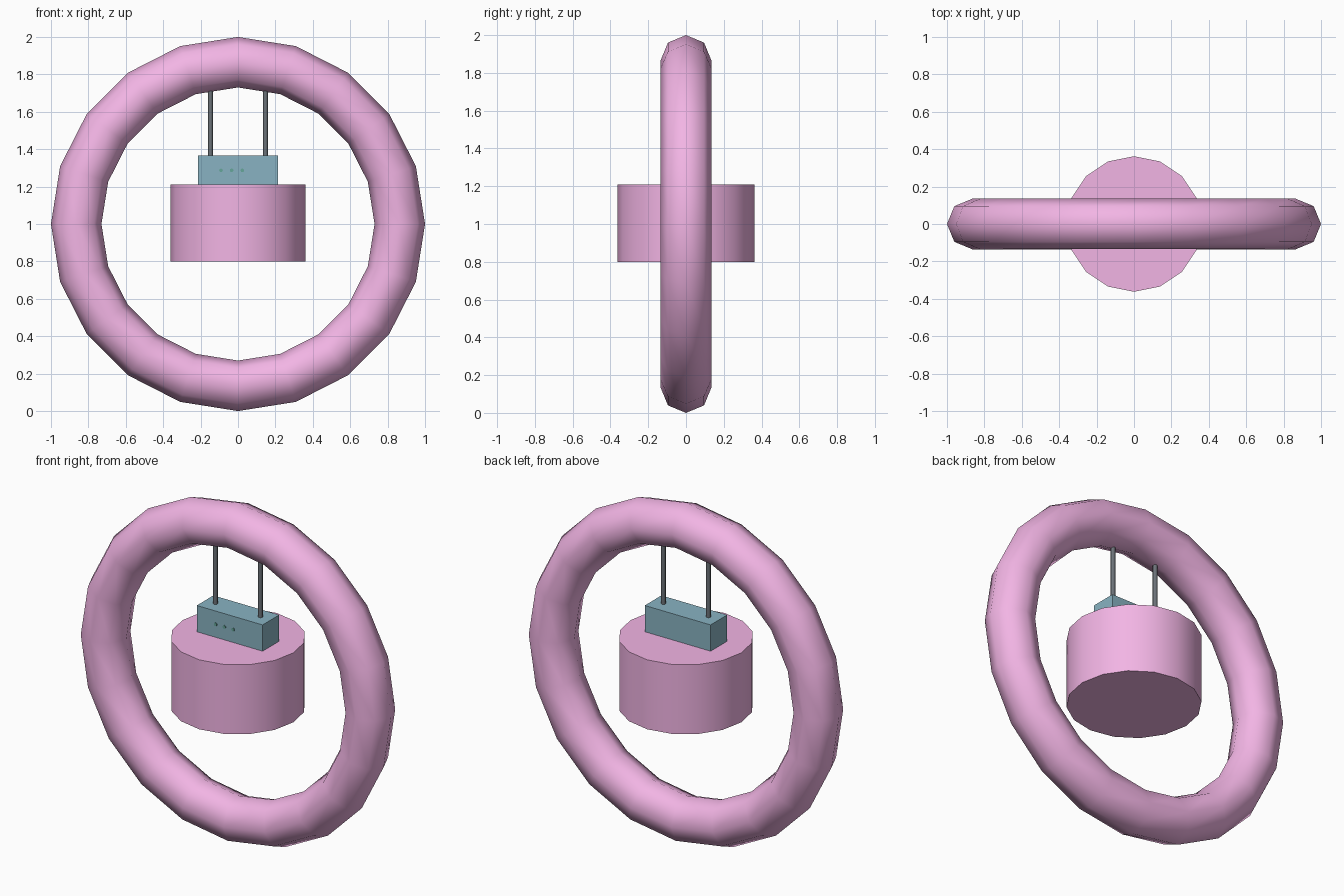
import bpy
from math import pi, radians

if "Cube" in bpy.data.objects:
    bpy.data.objects.remove(bpy.data.objects["Cube"])


def material(name, rgb):
    m = bpy.data.materials.new(name)
    m.diffuse_color = (*rgb, 1)
    m.use_nodes = True
    m.node_tree.nodes["Principled BSDF"].inputs["Base Color"].default_value = m.diffuse_color
    return m


PINK = material("pink", (0.89, 0.46, 0.78))
TEAL = material("teal", (0.25, 0.45, 0.54))
DARK = material("dark", (0.15, 0.17, 0.19))
GREEN = material("green", (0.13, 0.38, 0.32))


def finish(name, mat, angle=None):
    ob = bpy.context.object
    ob.name = name
    ob.data.materials.append(mat)
    if angle:
        bpy.ops.object.shade_smooth_by_angle(angle=radians(angle))
    return ob


def cylinder(name, mat, sides, radius, depth, loc, rot=(0, 0, 0), angle=50):
    bpy.ops.mesh.primitive_cylinder_add(vertices=sides, radius=radius, depth=depth,
                                        location=loc, rotation=rot)
    return finish(name, mat, angle)


# Upright outer ring
bpy.ops.mesh.primitive_torus_add(major_segments=20, minor_segments=8,
                                 major_radius=0.865, minor_radius=0.135,
                                 location=(0, 0, 1), rotation=(pi / 2, 0, 0))
finish("outer_ring", PINK, 80)

# Hanging drum
cylinder("drum", PINK, 16, 0.362, 0.41, (0, 0, 1.005))

# Control box on the drum
bpy.ops.mesh.primitive_cube_add(size=1, location=(0, 0, 1.2875))
box = finish("control_box", TEAL)
box.scale = (0.43, 0.155, 0.155)

# Rods from the box up into the ring
for side, x in (("left", -0.147), ("right", 0.147)):
    cylinder("rod_" + side, DARK, 8, 0.0125, 0.40, (x, 0, 1.555))

# Indicator lights on the front of the box
for i in range(3):
    cylinder(f"light_{i + 1}", GREEN, 8, 0.01, 0.01,
             (-0.091 + 0.057 * i, -0.077, 1.287), (pi / 2, 0, 0))
